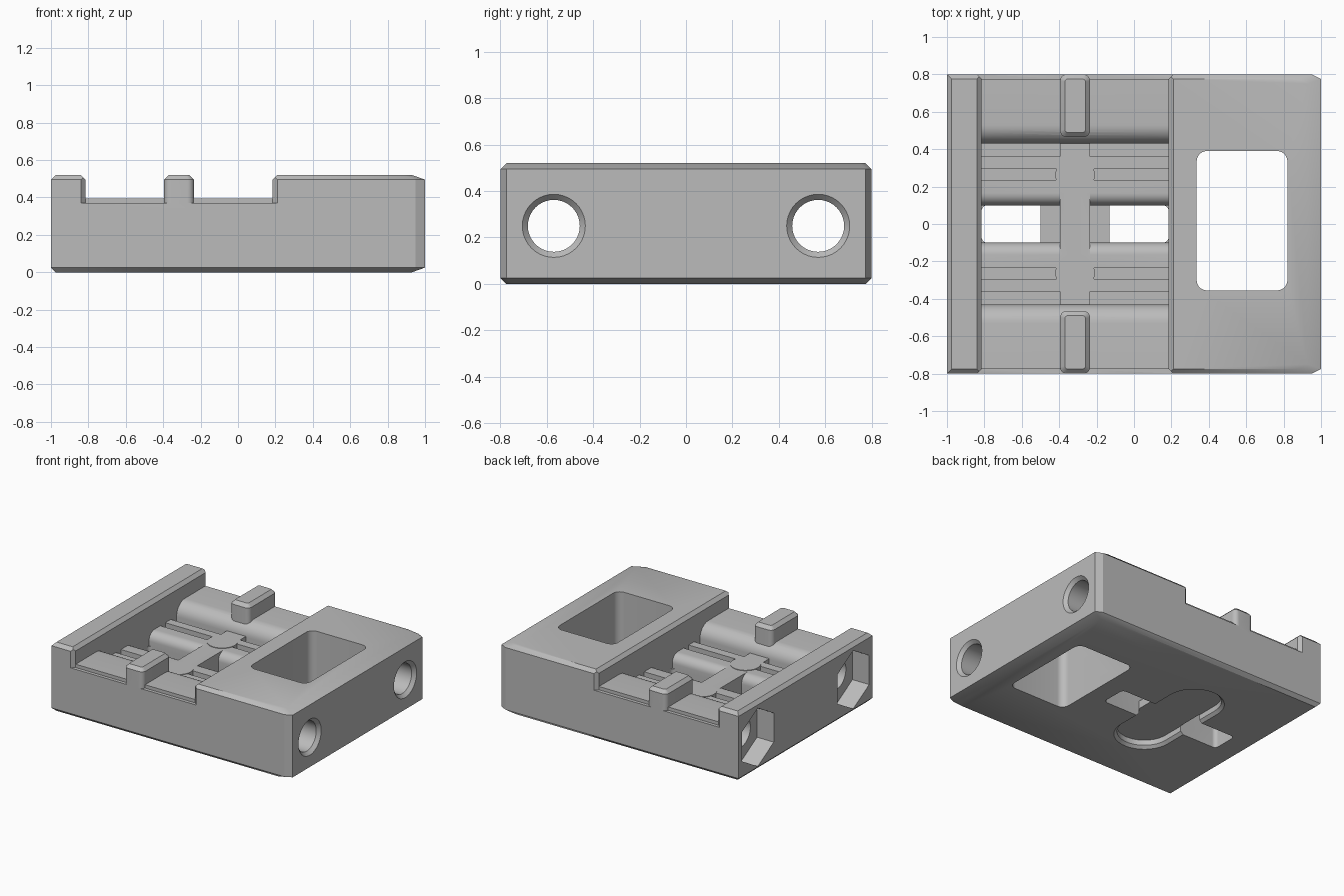
import bpy, bmesh, math

if "Cube" in bpy.data.objects:
    bpy.data.objects.remove(bpy.data.objects["Cube"])

grey = bpy.data.materials.new("light grey")
grey.use_nodes = True
GREY = (0.5, 0.5, 0.5, 1)
grey.diffuse_color = GREY
grey.node_tree.nodes["Principled BSDF"].inputs["Base Color"].default_value = GREY

AXES = {"x": lambda a, b, c: (c, a, b),
        "y": lambda a, b, c: (a, c, b),
        "z": lambda a, b, c: (a, b, c)}


def loft(name, rings, axis="z"):
    """Solid through (height, outline) rings stacked along an axis."""
    bm = bmesh.new()
    rows = [[bm.verts.new(AXES[axis](a, b, c)) for a, b in pts] for c, pts in rings]
    for low, high in zip(rows, rows[1:]):
        for i in range(len(low)):
            j = (i + 1) % len(low)
            bm.faces.new((low[i], low[j], high[j], high[i]))
    bm.faces.new(rows[0][::-1])
    bm.faces.new(rows[-1])
    bmesh.ops.recalc_face_normals(bm, faces=bm.faces)
    mesh = bpy.data.meshes.new(name)
    bm.to_mesh(mesh)
    bm.free()
    mesh.materials.append(grey)
    obj = bpy.data.objects.new(name, mesh)
    bpy.context.collection.objects.link(obj)
    return obj


def prism(name, pts, c0, c1, axis="z"):
    return loft(name, [(c0, pts), (c1, pts)], axis)


def rect(x0, x1, y0, y1):
    return [(x0, y0), (x1, y0), (x1, y1), (x0, y1)]


def rounded(x0, x1, y0, y1, r, seg=8):
    corners = [(x1 - r, y1 - r), (x0 + r, y1 - r), (x0 + r, y0 + r), (x1 - r, y0 + r)]
    return [(cx + r * math.cos(t), cy + r * math.sin(t))
            for k, (cx, cy) in enumerate(corners)
            for t in [(k + i / seg) * math.pi / 2 for i in range(seg + 1)]]


def circle(a, b, r, n=40, turn=0.0):
    return [(a + r * math.cos(turn + i * math.tau / n),
             b + r * math.sin(turn + i * math.tau / n)) for i in range(n)]


def combine(tool, operation="DIFFERENCE"):
    mod = block.modifiers.new("shape", "BOOLEAN")
    mod.operation, mod.solver, mod.object = operation, "EXACT", tool
    bpy.context.view_layer.objects.active = block
    bpy.ops.object.modifier_apply(modifier=mod.name)
    bpy.data.objects.remove(tool)


# Chamfered block, with a longer slope on the plain end
C, TOP = 0.025, 0.52
def outline(inset, end):
    x, y = 1 - end, 0.8 - inset
    return [(-1 + inset, -y), (x - 0.05, -y), (x, -y + C),
            (x, y - C), (x - 0.05, y), (-1 + inset, y)]

block = loft("clamp_block", [(0, outline(C, 0.07)), (C, outline(0, 0)),
                             (TOP - C, outline(0, 0)), (TOP, outline(C, 0.07))])

# Channel: shelf, rounded drop, two slots and rounded inner bars, mirrored in y
X0, X1, PIT, SLOT = -0.815, 0.185, 0.30, 0.21
half = [(0.9, 0.7), (0.9, 0.27), (0.775, 0.395)]
R = PIT / 3
half += [(0.53 - R * math.sin(t), 0.295 + R * math.cos(t))
         for t in [i * math.pi / 16 for i in range(9)]]
for y0, y1 in ((0.43, 0.36), (0.295, 0.235)):
    half += [(y0, SLOT), (y1, SLOT), (y1, PIT)]
    if y1 > 0.3:
        half.append((0.295, PIT))
b = 0.065
half += [(0.165 - b * math.sin(t), PIT - b + b * math.cos(t))
         for t in [i * math.pi / 16 for i in range(9)]]
half.append((0.1, 0.2))
combine(prism("channel_cutter", half + [(-y, z) for y, z in reversed(half)], X0, X1, "x"))

# Chamfers along the channel's top edges and its open ends
flare = 0.1
combine(prism("rim_cutter", [(X0, TOP - C), (X1, TOP - C), (X1 + flare, TOP - C + flare),
                             (X0 - flare, TOP - C + flare)], -0.9, 0.9, "y"))
for s in (-1, 1):
    combine(prism("mouth_cutter", [(X0, s * 0.775), (X1, s * 0.775),
                                   (X1 + flare, s * 0.875), (X0 - flare, s * 0.875)], 0.37, 0.7))

# Slot through the channel floor and the large window
combine(prism("slot_cutter", rounded(X0, X1, -0.1, 0.1, 0.03), -0.1, 0.29))
combine(prism("window_cutter", rounded(0.335, 0.82, -0.355, 0.39, 0.055), -0.1, 0.7))

# Central spine, its lower web, round posts and end pegs
MID = -0.315
combine(prism("spine", rect(-0.395, -0.235, -0.45, 0.45), 0.08, PIT), "UNION")
combine(prism("web", rect(-0.5, -0.13, -0.13, 0.13), 0.05, 0.12), "UNION")
for s in (-1, 1):
    combine(prism("post", circle(MID, s * 0.262, 0.105), 0.1, PIT + 0.004), "UNION")
    ya, yb = sorted((s * 0.465, s * 0.8))
    full = rounded(-0.395, -0.235, ya, yb, 0.035)
    small = rounded(-0.395 + C, -0.235 - C, ya + C, yb - C, 0.015)
    combine(loft("peg", [(0.34, full), (TOP - C, full), (TOP, small)]), "UNION")

# Long oval recess underneath, with a chamfered mouth
def oval(r):
    return rounded(MID - r, MID + r, -0.265 - r, 0.265 + r, r - 0.001, 12)

combine(loft("recess_cutter", [(-0.02, oval(0.23)), (0.02, oval(0.188)), (0.06, oval(0.188))]))

# Cross holes with countersinks at one end and hexagonal nut pockets at the other
for s in (-1, 1):
    y, z = s * 0.57, 0.25
    combine(loft("bolt_hole_cutter", [(-1.1, circle(y, z, 0.112)), (0.975, circle(y, z, 0.112)),
                                      (1.025, circle(y, z, 0.16))], "x"))
    combine(prism("nut_cutter", circle(y, z, 0.22, 6, math.pi / 6), -1.1, -0.86, "x"))

# Smooth the curved walls, keep edges crisp
bpy.ops.object.select_all(action="DESELECT")
block.select_set(True)
bpy.context.view_layer.objects.active = block
bpy.ops.object.shade_smooth_by_angle(angle=math.radians(25))
